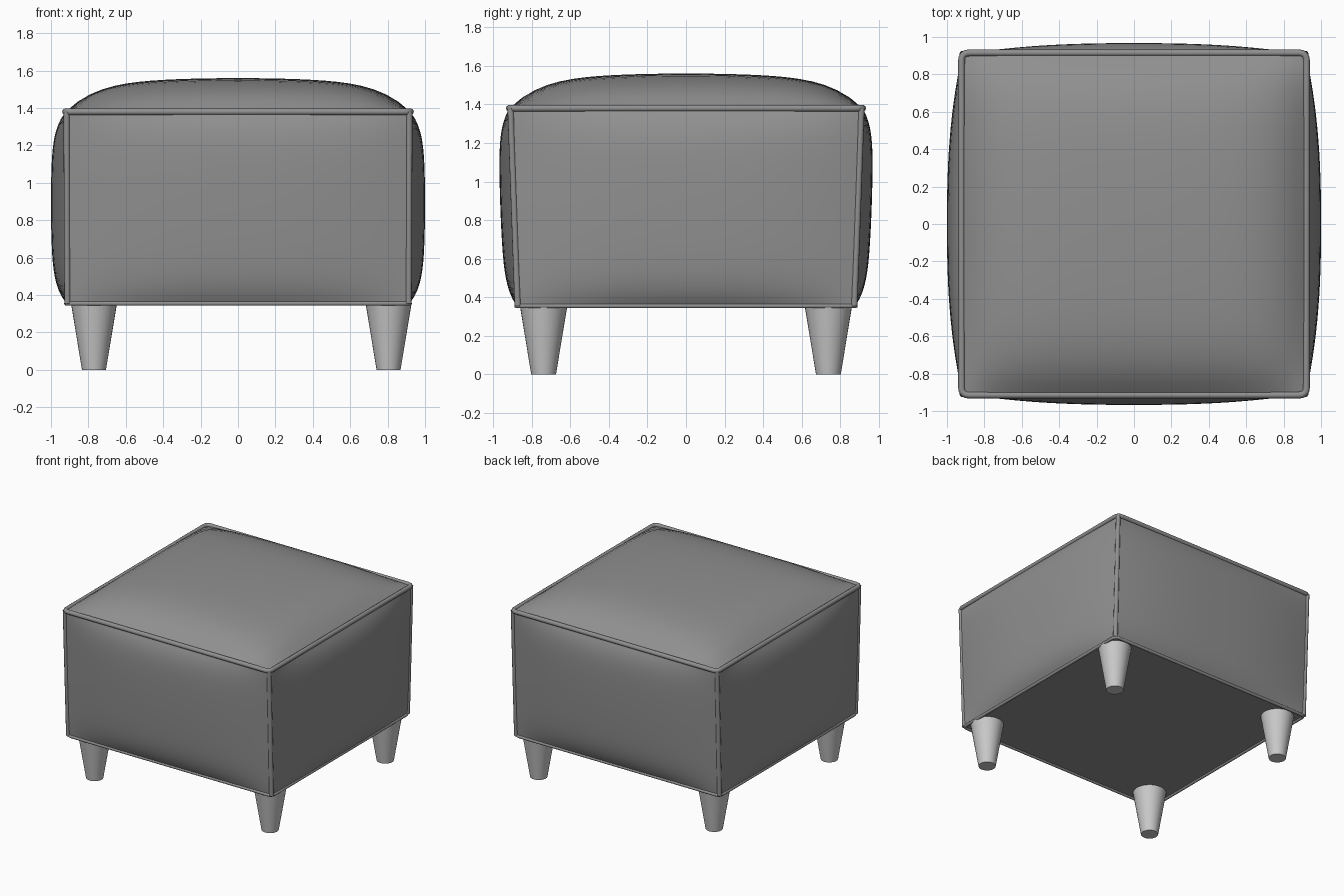
import bpy, bmesh
from mathutils import Vector

cube = bpy.data.objects.get("Cube")
if cube:
    bpy.data.objects.remove(cube, do_unlink=True)


def material(name, value):
    m = bpy.data.materials.new(name)
    m.use_nodes = True
    color = (value, value, value, 1)
    m.diffuse_color = color
    m.node_tree.nodes["Principled BSDF"].inputs["Base Color"].default_value = color
    return m


fabric = material("grey upholstery", 0.28)
leg_grey = material("light grey legs", 0.58)

BOTTOM, TOP = 0.355, 1.38


def corner(sx, sy, top):
    """Corner of the box, which tapers slightly toward the base."""
    return Vector((sx * (0.922 if top else 0.918), sy * (0.915 if top else 0.878),
                   TOP if top else BOTTOM))


def finish(name, bm, mat, angle=None):
    mesh = bpy.data.meshes.new(name)
    bm.to_mesh(mesh)
    bm.free()
    mesh.materials.append(mat)
    obj = bpy.data.objects.new(name, mesh)
    bpy.context.collection.objects.link(obj)
    for p in mesh.polygons:
        p.use_smooth = True
    if angle:
        bpy.ops.object.select_all(action='DESELECT')
        obj.select_set(True)
        bpy.context.view_layer.objects.active = obj
        bpy.ops.object.shade_smooth_by_angle(angle=angle)
    return obj


def plump(t):
    return 0.75 * (1 - t ** 6) + 0.25 * (1 - t ** 2)


def soft(t):
    return 1 - abs(t) ** 2.5


def panel(name, corners, normal, bulge, across, n=28):
    """Stuffed panel: a grid between four corners, pushed out along its normal."""
    a, b, c, d = corners
    bm = bmesh.new()
    grid = []
    for j in range(n + 1):
        v = j / n
        row = []
        for i in range(n + 1):
            u = i / n
            p = a.lerp(b, u).lerp(d.lerp(c, u), v)
            h = bulge * across(2 * u - 1) * plump(2 * v - 1)
            row.append(bm.verts.new(p + Vector(normal) * h))
        grid.append(row)
    for j in range(n):
        for i in range(n):
            bm.faces.new((grid[j][i], grid[j][i + 1], grid[j + 1][i + 1], grid[j + 1][i]))
    return finish(name, bm, fabric)


def side(name, s, e, normal, bulge):
    panel(name, (corner(*s, False), corner(*e, False), corner(*e, True), corner(*s, True)),
          normal, bulge, soft)


# Upholstered panels
side("front_panel", (-1, -1), (1, -1), (0, -1, 0), 0.066)
side("left_panel", (1, -1), (1, 1), (1, 0, 0), 0.08)
side("back_panel", (1, 1), (-1, 1), (0, 1, 0), 0.066)
side("right_panel", (-1, 1), (-1, -1), (-1, 0, 0), 0.08)
ring = [(-1, -1), (1, -1), (1, 1), (-1, 1)]
panel("top_cushion", [corner(*r, True) for r in ring], (0, 0, 1), 0.18, plump)
panel("underside", [corner(*r, False) for r in reversed(ring)], (0, 0, -1), 0, soft, 1)


# Piping along the seams
def piping(name, points, radius, closed):
    curve = bpy.data.curves.new(name, 'CURVE')
    curve.dimensions = '3D'
    curve.bevel_depth = radius
    curve.bevel_resolution = 3
    spline = curve.splines.new('POLY')
    spline.points.add(len(points) - 1)
    for sp, p in zip(spline.points, points):
        sp.co = (*p, 1)
    spline.use_cyclic_u = closed
    spline.use_smooth = True
    curve.materials.append(fabric)
    obj = bpy.data.objects.new(name, curve)
    bpy.context.collection.objects.link(obj)


def rounded_ring(top, r=0.04, steps=4):
    """Closed loop through the four corners, each rounded by a small arc."""
    pts = []
    loop = [corner(*c, top) for c in ring]
    for k, p in enumerate(loop):
        a = p + (loop[k - 1] - p).normalized() * r
        b = p + (loop[(k + 1) % 4] - p).normalized() * r
        for i in range(steps + 1):
            t = i / steps
            pts.append(a.lerp(p, t).lerp(p.lerp(b, t), t))
    return pts


piping("top_piping", rounded_ring(True), 0.018, True)
piping("bottom_piping", rounded_ring(False), 0.012, True)
for (sx, sy) in ring:
    label = ("front" if sy < 0 else "back") + ("_left" if sx > 0 else "_right")
    inset = Vector((-sx, -sy, 0)) * 0.006
    piping(label + "_corner_piping",
           [corner(sx, sy, False) + inset, corner(sx, sy, True) + inset], 0.017, False)

    # Tapered leg
    bm = bmesh.new()
    bmesh.ops.create_cone(bm, cap_ends=True, segments=32, radius1=0.064, radius2=0.123,
                          depth=BOTTOM)
    bmesh.ops.translate(bm, verts=bm.verts,
                        vec=(0.805 if sx > 0 else -0.77, sy * 0.738, BOTTOM / 2))
    finish(label + "_leg", bm, leg_grey, 0.6)
